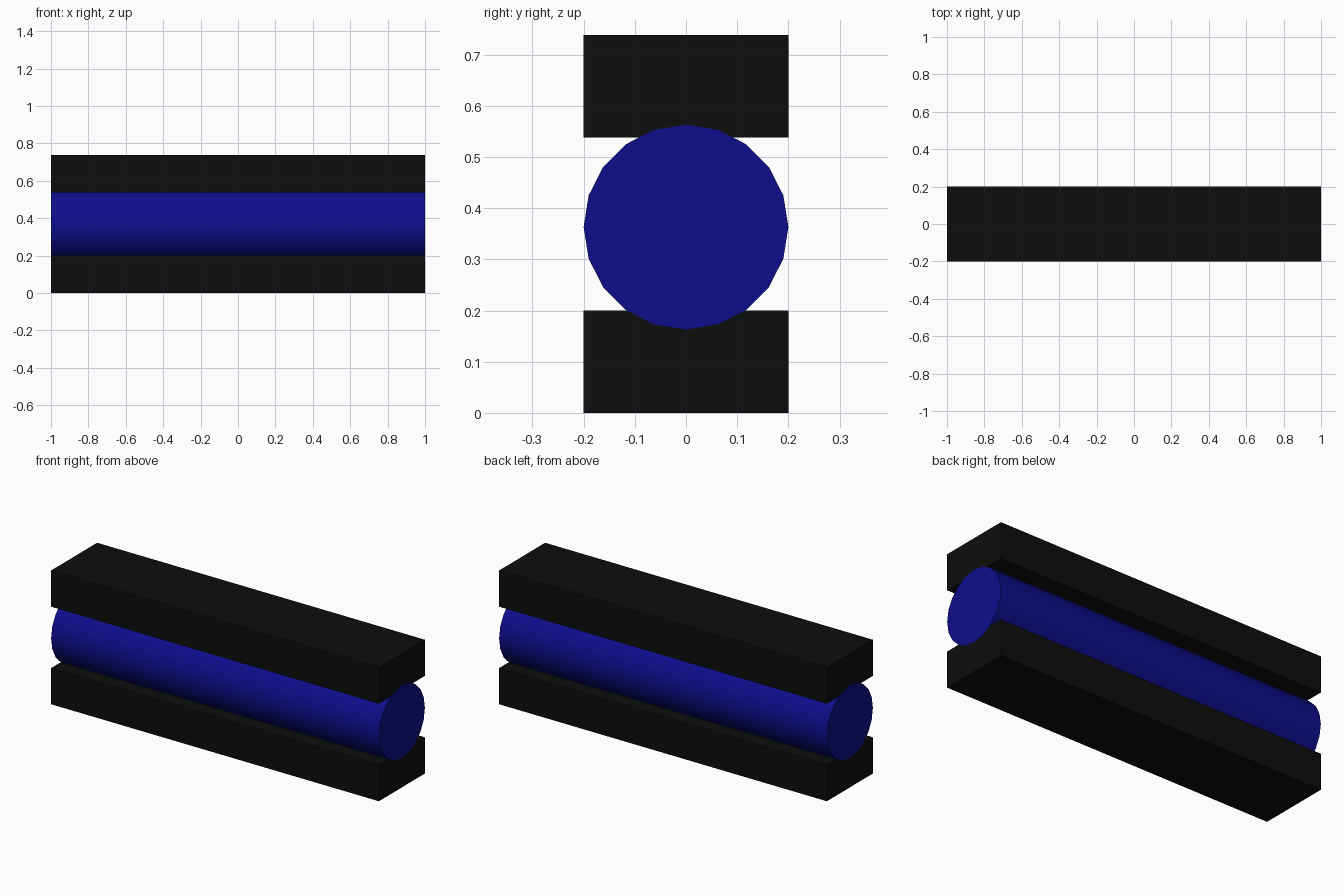
import bpy, math

if "Cube" in bpy.data.objects:
    bpy.data.objects.remove(bpy.data.objects["Cube"])


def material(name, rgb):
    m = bpy.data.materials.new(name)
    m.diffuse_color = (*rgb, 1)
    m.use_nodes = True
    m.node_tree.nodes["Principled BSDF"].inputs["Base Color"].default_value = m.diffuse_color
    return m


black = material("black", (0.004, 0.004, 0.004))
blue = material("blue", (0.004, 0.004, 0.26))


# Rectangular bars below and above the roller
def bar(name, z):
    bpy.ops.mesh.primitive_cube_add(size=1, location=(0, 0, z))
    ob = bpy.context.object
    ob.name = name
    ob.scale = (1.9992, 0.4, 0.2)
    bpy.ops.object.transform_apply(location=False, rotation=False, scale=True)
    ob.data.materials.append(black)


bar("lower_bar", 0.1)
bar("upper_bar", 0.638)

# Twenty-sided roller, ends a hair proud of the bars
bpy.ops.mesh.primitive_cylinder_add(vertices=20, radius=0.2, depth=2,
                                    location=(0, 0, 0.363),
                                    rotation=(0, math.pi / 2, 0))
roller = bpy.context.object
roller.name = "roller"
roller.data.materials.append(blue)
bpy.ops.object.shade_smooth_by_angle(angle=math.radians(30))
